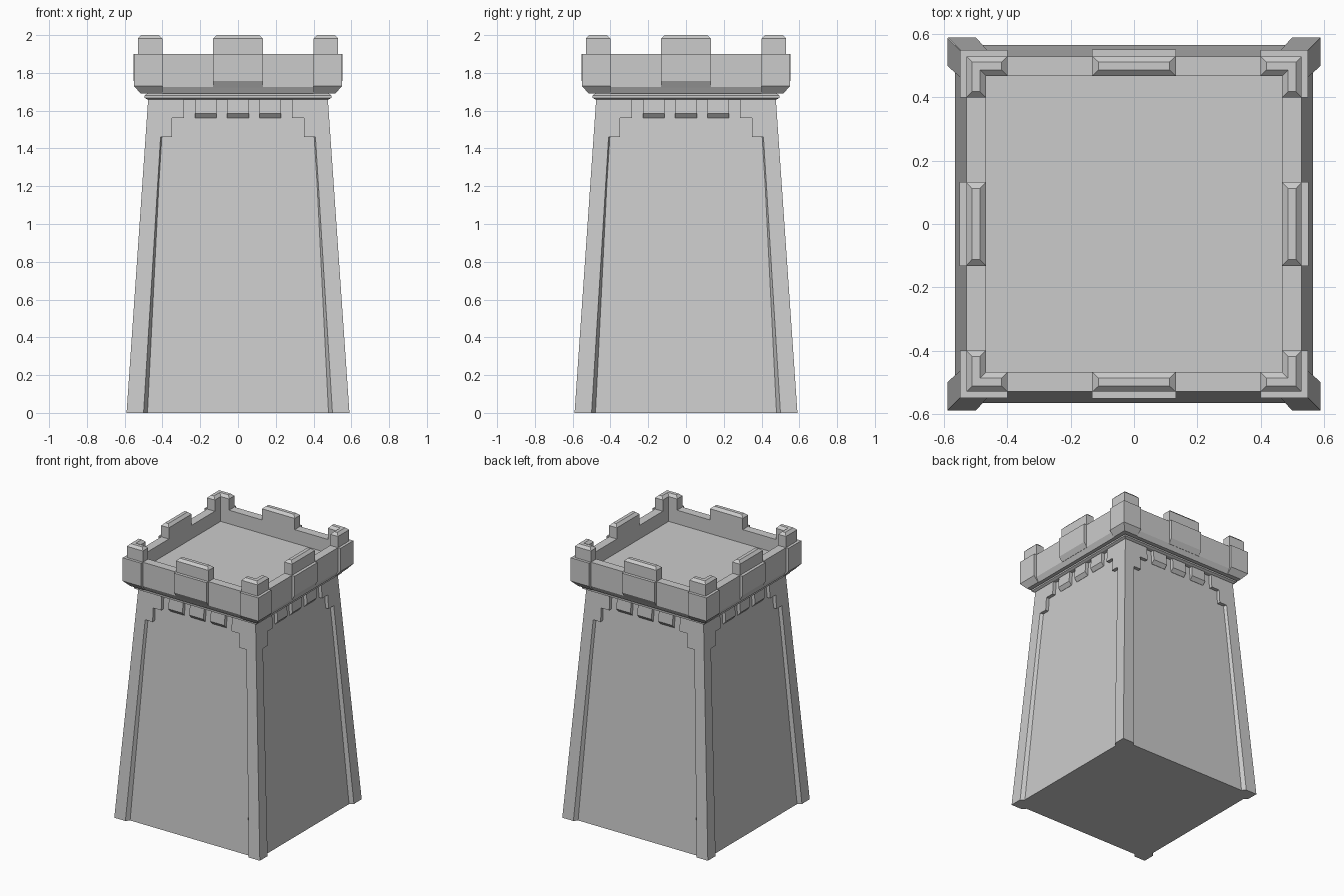
import bpy, bmesh
from math import pi
from mathutils import Matrix, Vector

if "Cube" in bpy.data.objects:
    bpy.data.objects.remove(bpy.data.objects["Cube"])

H = 1.67                                  # top of the tapered shaft


def loft(name, solids, sides=1):
    """Skin each list of rings into a capped solid, repeated around z."""
    bm = bmesh.new()
    for k in range(sides):
        rot = Matrix.Rotation(k * pi / 2, 3, 'Z')
        for rings in solids:
            vs = [[bm.verts.new(rot @ Vector(p)) for p in r] for r in rings]
            n = len(vs[0])
            for a, b in zip(vs, vs[1:]):
                for i in range(n):
                    j = (i + 1) % n
                    bm.faces.new((a[i], a[j], b[j], b[i]))
            bm.faces.new(vs[0][::-1])
            bm.faces.new(vs[-1])
    bmesh.ops.recalc_face_normals(bm, faces=bm.faces)
    me = bpy.data.meshes.new(name)
    bm.to_mesh(me)
    bm.free()
    ob = bpy.data.objects.new(name, me)
    bpy.context.collection.objects.link(ob)
    return ob


def rect(u, d0, d1, z):
    return [(-u, -d1, z), (u, -d1, z), (u, -d0, z), (-u, -d0, z)]


def square(r, z):
    return rect(r, -r, r, z)


def ell(out, inn, end, z):
    """L-shaped outline hugging the front right corner."""
    return [(out, -out, z), (out, -end, z), (inn, -end, z),
            (inn, -inn, z), (end, -inn, z), (end, -out, z)]


def face(z, sink=0.0):
    """Distance of the sloping wall face from the axis."""
    return 0.59 - 0.115 * z / H - sink


# Recessed tapered walls
loft("tower_walls", [[square(face(0, 0.025), 0), square(face(H, 0.025), H)]])

# Corner pilasters with stepped heads
steps = [(0.50, 0), (0.41, 1.46), (0.35, 1.46), (0.35, 1.56), (0.285, 1.56), (0.285, H)]
solids = []
for s in (1, -1):
    front = [(face(0), -face(0), 0)] + [(u, -face(z), z) for u, z in steps] + [(face(H), -face(H), H)]
    back = ([(face(0, 0.03), -face(0, 0.03), 0)]
            + [(u - (0.025 if i < 1 else 0.008 if i < 2 else 0), -face(z, 0.03), z)
               for i, (u, z) in enumerate(steps)]
            + [(face(H, 0.03), -face(H, 0.03), H)])
    solids.append([[(s * x, y, z) for x, y, z in r] for r in (front, back)])
loft("corner_pilasters", solids, 4)

# Small corbels under the cornice
solids = []
for c in (-0.17, 0, 0.17):
    rings = [rect(0.057, face(1.56, 0.03), face(1.56, 0.023), 1.56),
             rect(0.057, face(1.585, 0.03), face(1.585), 1.585),
             rect(0.057, face(H, 0.03), face(H), H)]
    solids.append([[(x + c, y, z) for x, y, z in r] for r in rings])
loft("corbels", solids, 4)

# Cornice, parapet wall and sunken roof floor
profile = [(0.48, 1.66), (0.495, 1.668), (0.495, 1.68), (0.48, 1.69), (0.51, 1.69),
           (0.53, 1.725), (0.53, 1.9), (0.468, 1.9), (0.468, 1.8)]
loft("parapet", [[square(r, z) for r, z in profile]])

# Thickened blocks below the merlons
loft("corner_blocks", [[ell(0.515, 0.50, 0.40, 1.69), ell(0.55, 0.53, 0.40, 1.73),
                        ell(0.55, 0.53, 0.40, 1.9)]], 4)
loft("middle_blocks", [[rect(0.132, 0.52, 0.53, 1.722), rect(0.132, 0.53, 0.552, 1.758),
                        rect(0.132, 0.53, 0.552, 1.9)]], 4)

# Merlons with chamfered tops
loft("corner_merlons", [[ell(0.53, 0.468, 0.40, 1.9), ell(0.53, 0.468, 0.40, 1.982),
                         ell(0.512, 0.487, 0.418, 2.0)]], 4)
loft("middle_merlons", [[rect(0.132, 0.468, 0.53, 1.9), rect(0.132, 0.468, 0.53, 1.982),
                         rect(0.112, 0.487, 0.512, 2.0)]], 4)
